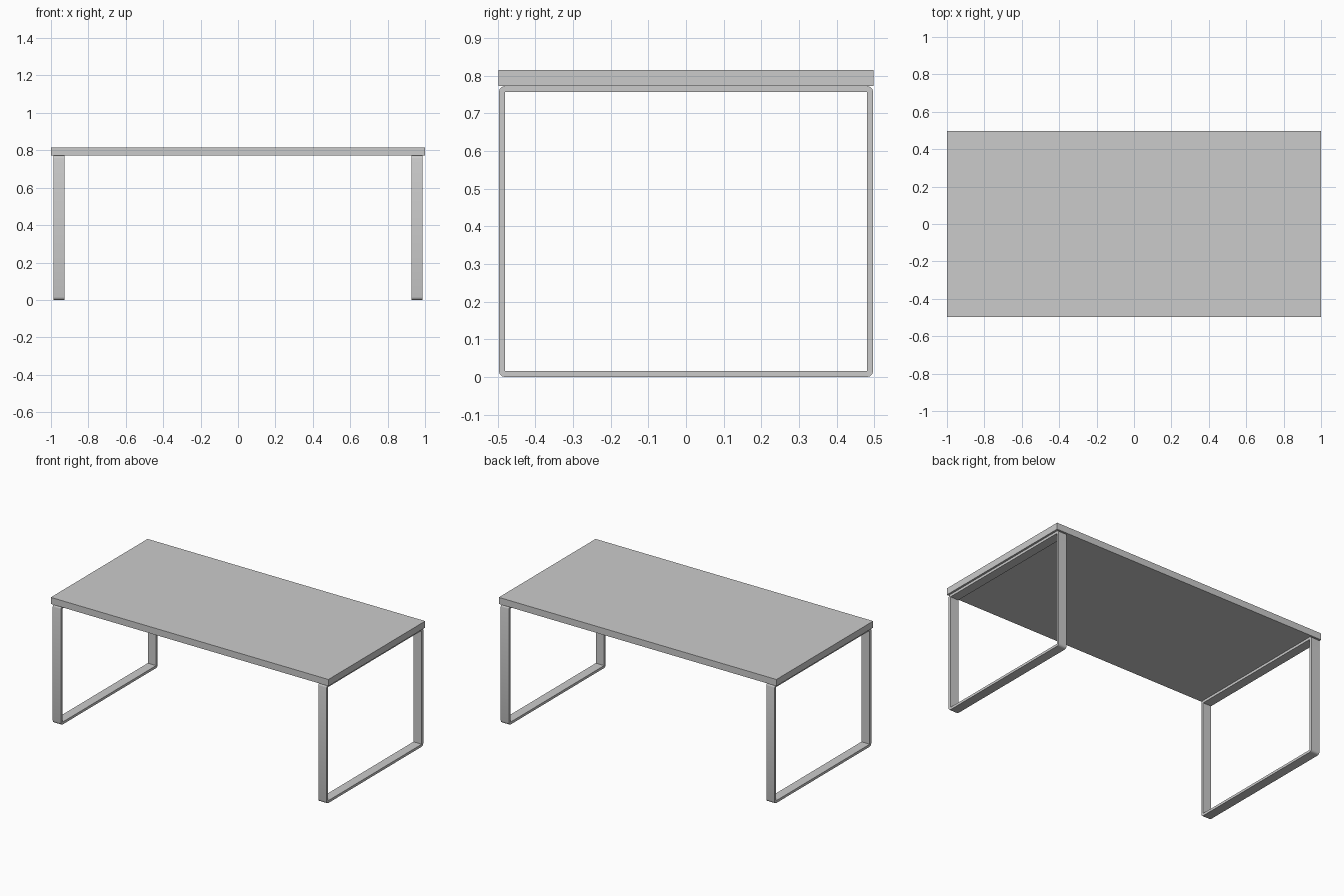
import bpy, bmesh, math

if "Cube" in bpy.data.objects:
    bpy.data.objects.remove(bpy.data.objects["Cube"])

grey = bpy.data.materials.new("light grey")
grey.diffuse_color = (0.6, 0.6, 0.6, 1)
grey.use_nodes = True
grey.node_tree.nodes["Principled BSDF"].inputs["Base Color"].default_value = grey.diffuse_color

HALF_Y = 0.498     # half depth of the desk
LEG_H = 0.772      # height of the leg frames
TOP = 0.815        # upper surface
BAR = 0.016        # frame bar thickness
RADIUS = 0.016     # outer corner rounding
SEG = 3            # segments per rounded corner


def add_object(name, bm):
    bmesh.ops.recalc_face_normals(bm, faces=bm.faces)
    mesh = bpy.data.meshes.new(name)
    bm.to_mesh(mesh)
    bm.free()
    mesh.materials.append(grey)
    obj = bpy.data.objects.new(name, mesh)
    bpy.context.collection.objects.link(obj)
    return obj


# Tabletop slab
bm = bmesh.new()
bmesh.ops.create_cube(bm, size=1)
for v in bm.verts:
    v.co = (v.co.x * 2, v.co.y * 2 * HALF_Y,
            (LEG_H + TOP) / 2 + v.co.z * (TOP - LEG_H))
add_object("tabletop", bm)


# Closed rectangular leg frame: rounded outside corners, square inside corners
def leg_frame(name, x0, x1):
    hy, hz = HALF_Y - 0.001, LEG_H / 2
    corners = [(1, 1), (-1, 1), (-1, -1), (1, -1)]
    outer, inner = [], []
    for c, (sy, sz) in enumerate(corners):
        inner.append((sy * (hy - BAR), hz + sz * (hz - BAR)))
        for k in range(SEG + 1):
            a = math.pi / 2 * (c + k / SEG)
            outer.append((sy * (hy - RADIUS) + RADIUS * math.cos(a),
                          hz + sz * (hz - RADIUS) + RADIUS * math.sin(a)))
    bm = bmesh.new()
    o = [[bm.verts.new((x, *p)) for p in outer] for x in (x0, x1)]
    n = [[bm.verts.new((x, *p)) for p in inner] for x in (x0, x1)]
    # Outside and inside walls
    for ring in (o, n):
        m = len(ring[0])
        for i in range(m):
            j = (i + 1) % m
            bm.faces.new((ring[0][i], ring[0][j], ring[1][j], ring[1][i]))
    # Flat side faces, fanning into each square inside corner
    m = len(outer)
    for s in (0, 1):
        for i in range(m):
            j = (i + 1) % m
            c, d = i // (SEG + 1), j // (SEG + 1)
            face = [o[s][i], o[s][j], n[s][d]]
            if c != d:
                face.append(n[s][c])
            bm.faces.new(face)
    obj = add_object(name, bm)
    bpy.ops.object.select_all(action='DESELECT')
    obj.select_set(True)
    bpy.context.view_layer.objects.active = obj
    bpy.ops.object.shade_smooth_by_angle(angle=math.radians(40))


leg_frame("left_leg_frame", -0.987, -0.927)
leg_frame("right_leg_frame", 0.927, 0.987)
